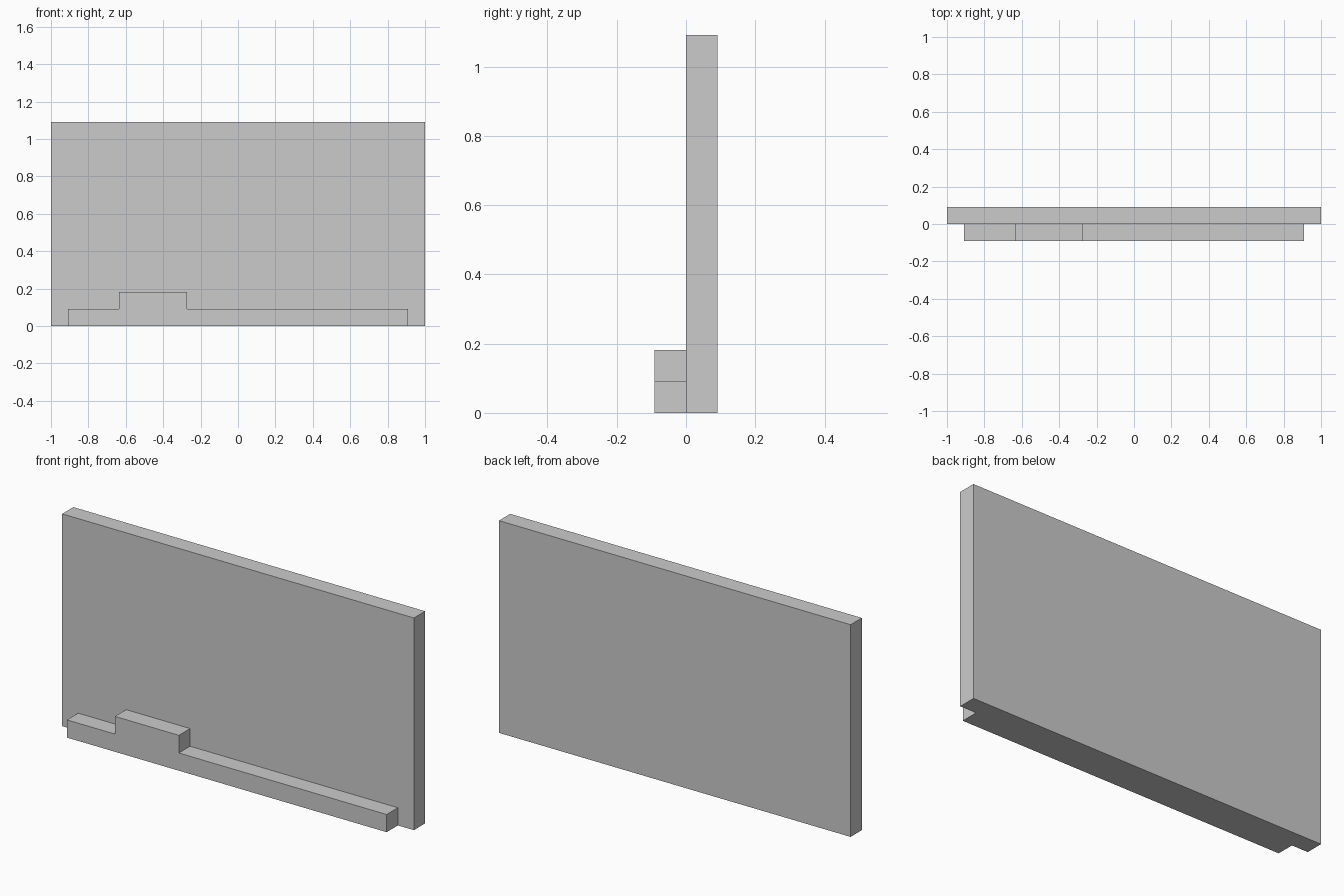
import bpy, bmesh

if "Cube" in bpy.data.objects:
    bpy.data.objects.remove(bpy.data.objects["Cube"])

U = 1 / 11  # module: the panel is 22 units wide and 12 high


def extrude_profile(name, profile, y_front, y_back):
    """Extrude a closed x-z outline (in modules) along y."""
    bm = bmesh.new()
    face = bm.faces.new([bm.verts.new((x * U, y_front * U, z * U)) for x, z in profile])
    result = bmesh.ops.extrude_face_region(bm, geom=[face])
    moved = [v for v in result["geom"] if isinstance(v, bmesh.types.BMVert)]
    bmesh.ops.translate(bm, verts=moved, vec=(0, (y_back - y_front) * U, 0))
    bmesh.ops.recalc_face_normals(bm, faces=bm.faces)
    mesh = bpy.data.meshes.new(name)
    bm.to_mesh(mesh)
    bm.free()
    obj = bpy.data.objects.new(name, mesh)
    bpy.context.collection.objects.link(obj)
    return obj


# Upright back panel
extrude_profile("back_panel", [(-11, 0), (11, 0), (11, 12), (-11, 12)], 0, 1)

# Low front ledge with a raised block left of centre
extrude_profile("front_ledge", [(-10, 0), (10, 0), (10, 1), (-3, 1),
                                (-3, 2), (-7, 2), (-7, 1), (-10, 1)], -1, 0)
